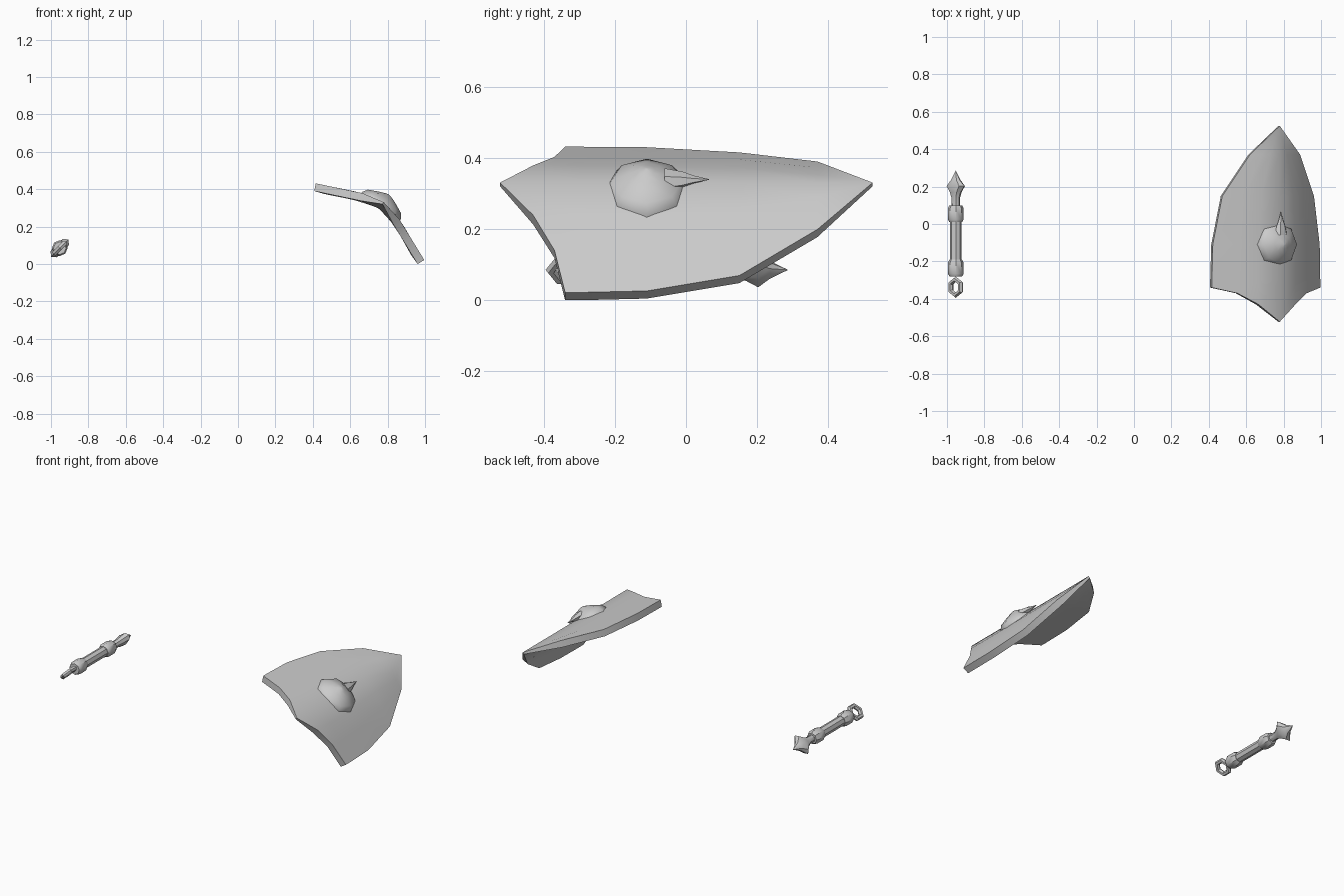
import bpy, bmesh, math
from mathutils import Matrix, Vector

if "Cube" in bpy.data.objects:
    bpy.data.objects.remove(bpy.data.objects["Cube"])


def make(name, verts, faces, matrix, fix=True):
    bm = bmesh.new()
    vs = [bm.verts.new(v) for v in verts]
    for f in faces:
        bm.faces.new([vs[i] for i in f])
    if fix:
        bmesh.ops.recalc_face_normals(bm, faces=bm.faces)
    me = bpy.data.meshes.new(name)
    bm.to_mesh(me)
    bm.free()
    me.transform(matrix)
    ob = bpy.data.objects.new(name, me)
    bpy.context.collection.objects.link(ob)
    return ob


def loft(name, rows, sides, matrix):
    """Rows of (position along y, half width, half thickness), capped ends."""
    verts, faces = [], []
    for y, w, t in rows:
        for k in range(sides):
            a = 2 * math.pi * k / sides
            verts.append((w * math.cos(a), y, t * math.sin(a)))
    for i in range(len(rows) - 1):
        for k in range(sides):
            a, b = i * sides + k, i * sides + (k + 1) % sides
            faces.append((a, b, b + sides, a + sides))
    faces.append(tuple(range(sides)))
    faces.append(tuple(range(len(verts) - sides, len(verts))))
    return make(name, verts, faces, matrix)


# --- Shield: curved plate leaning to the right ---
tilt = math.atan2(0.41, 0.58)
shield_m = Matrix.Translation((0.705, 0, 0.225)) @ Matrix.Rotation(tilt, 4, 'Y')


def height(u):
    pts = [(0, .129), (.12, .103), (.165, .085), (.227, .057), (.3, .021), (.36, 0)]
    u = abs(u)
    for (a, ha), (b, hb) in zip(pts, pts[1:]):
        if u <= b:
            return ha + (hb - ha) * (u - a) / (b - a)
    return 0


cols = [-1, -.64, -.34, 0, .34, .64, 1]
hem = [-.34, -.37, -.43, -.523, -.43, -.37, -.34]
verts = [(.355 * c, y, height(.355 * c)) for c, y in zip(cols, hem)]
for y, w in [(-.3, .355), (-.11, .35), (.15, .3), (.37, .165)]:
    for c in cols:
        # keep the first full row clear of the hem
        verts.append((w * c, y, height(w * c)))
n = len(cols)
faces = [(i * n + j, i * n + j + 1, (i + 1) * n + j + 1, (i + 1) * n + j)
         for i in range(4) for j in range(n - 1)]
verts.append((0, .525, .129))
faces += [(4 * n + j, 4 * n + j + 1, 5 * n) for j in range(n - 1)]
shield = make("shield_plate", verts, faces, shield_m, fix=False)
group = shield.vertex_groups.new(name="thickness")
group.add(list(range(len(verts))), 1.0, 'REPLACE')
group.add([3, 5 * n], 0.3, 'REPLACE')
sol = shield.modifiers.new("thickness", 'SOLIDIFY')
sol.thickness = 0.042
sol.offset = -1
sol.vertex_group = "thickness"

# Eight-sided boss and its small point
boss_m = shield_m @ Matrix.Translation((0, -.11, 0)) @ Matrix.Rotation(math.pi / 2, 4, 'X')
loft("shield_boss", [(.085, .13, .12), (.108, .126, .12), (.135, .108, .1),
                     (.160, .055, .052), (.172, .025, .024), (.178, .004, .004)], 8, boss_m)
spike_m = shield_m @ Matrix.Translation((0, 0, .14))
loft("boss_point", [(-.06, .04, .028), (-.01, .028, .02), (.02, .015, .01),
                    (.064, .001, .001)], 6, spike_m)

# --- Short weapon lying on the left, along y ---
weapon_m = Matrix.Translation((-.953, 0, .085)) @ Matrix.Rotation(-math.pi / 4, 4, 'Y')


def turned(name, prof):
    return loft(name, [(y, r, r) for y, r in prof], 8, weapon_m)


turned("weapon_grip", [(-.21, .031), (.03, .031)])
for name, y0 in (("rear_collar", -.28), ("front_collar", .01)):
    turned(name, [(y0, .034), (y0 + .014, .042), (y0 + .074, .042), (y0 + .09, .034)])

# Four-pointed head on a slim neck
loft("weapon_head", [(.09, .023, .023), (.14, .023, .023), (.17, .036, .027),
                     (.203, .066, .032), (.235, .029, .022), (.285, .001, .001)], 8, weapon_m)

# Six-sided end ring
bpy.ops.mesh.primitive_torus_add(major_segments=6, minor_segments=6,
                                 major_radius=.042, minor_radius=.015)
ring = bpy.context.object
ring.name = "end_ring"
ring.data.transform(weapon_m @ Matrix.Translation((0, -.338, 0)) @ Matrix.Rotation(math.pi / 2, 4, 'Z'))

# Smooth shading with crisp edges
bpy.ops.object.select_all(action='SELECT')
bpy.context.view_layer.objects.active = shield
bpy.ops.object.convert(target='MESH')
bpy.ops.object.shade_smooth_by_angle(angle=math.radians(40))
